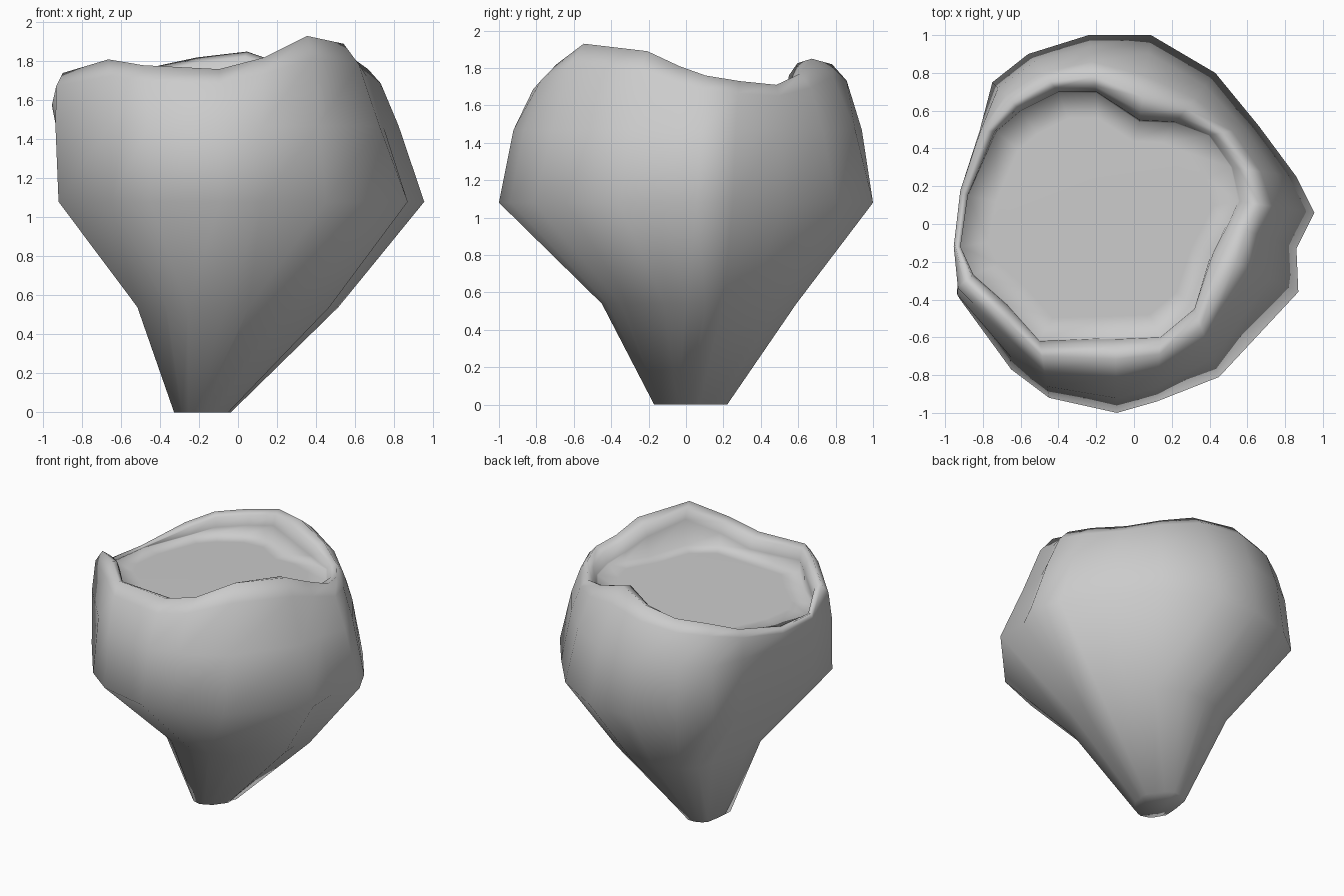
import bpy, bmesh
from mathutils import Vector

if "Cube" in bpy.data.objects:
    bpy.data.objects.remove(bpy.data.objects["Cube"])

# Widest outline, counter-clockwise from +x
belly = [(0.955, 0.06), (0.86, 0.25), (0.66, 0.52), (0.43, 0.80), (0.09, 1.0),
         (-0.24, 1.0), (-0.56, 0.90), (-0.75, 0.75), (-0.80, 0.50), (-0.87, 0.20),
         (-0.90, -0.12), (-0.92, -0.40), (-0.65, -0.77), (-0.45, -0.92), (-0.09, -1.0),
         (0.12, -0.94), (0.45, -0.81), (0.87, -0.36), (0.86, -0.13)]
# Inner edge of the lip
mouth = [(0.56, 0.12), (0.52, 0.30), (0.40, 0.47), (0.22, 0.54), (0.03, 0.55),
         (-0.20, 0.70), (-0.40, 0.70), (-0.60, 0.60), (-0.73, 0.49), (-0.88, 0.15),
         (-0.92, -0.12), (-0.85, -0.27), (-0.67, -0.43), (-0.50, -0.62), (-0.10, -0.61),
         (0.14, -0.60), (0.32, -0.45), (0.42, -0.15), (0.50, 0.0)]
# Height of the lip at each column
crest = [1.76, 1.73, 1.71, 1.77, 1.85, 1.82, 1.77, 1.74, 1.68, 1.60,
         1.61, 1.74, 1.81, 1.78, 1.76, 1.82, 1.93, 1.89, 1.81]


def floor_z(x):
    return 1.635 + 0.05 * x


def scaled(sx, sy, cx, cy, z):
    return [(x * sx + cx, y * sy + cy, z) for x, y in belly]


def blend(t, height, lean=0.0, bulge=0.0):
    """Ring between mouth and belly; lean pulls in the +x side, bulge pushes out -x."""
    pts = []
    for b, m, c in zip(belly, mouth, crest):
        p = Vector(m).lerp(Vector(b), t - lean * max(0.0, b[0]))
        if b[0] < -0.79:
            p.x -= bulge
        pts.append((p.x, p.y, height(c, p.x)))
    return pts


rings = [
    # Foot, stem and belly
    scaled(0.155, 0.195, -0.185, 0.025, 0.0),
    scaled(0.55, 0.52, -0.01, 0.07, 0.54),
    scaled(1, 1, 0, 0, 1.08),
    # Shoulder rolling over the lip
    blend(0.80, lambda c, x: 1.47, 0.14, 0.03),
    blend(0.53, lambda c, x: 1.47 + (c - 1.47) * 0.75, 0.1, 0.045),
    blend(0.27, lambda c, x: c, 0, 0.03),
    blend(0.10, lambda c, x: max(c - 0.025, floor_z(x) + 0.01)),
    blend(0.0, lambda c, x: max(c - 0.09, floor_z(x) + 0.005)),
    # Inner wall and gently tilted floor
    blend(-0.02, lambda c, x: floor_z(x)),
    [(-0.15 + (x + 0.15) * 0.8, y * 0.8, floor_z(x * 0.8)) for x, y in mouth],
]

bm = bmesh.new()
loops = [[bm.verts.new(p) for p in ring] for ring in rings]
n = len(belly)
for lo, hi in zip(loops, loops[1:]):
    for i in range(n):
        j = (i + 1) % n
        bm.faces.new((lo[i], lo[j], hi[j], hi[i]))
bm.faces.new(loops[0][::-1])
bm.faces.new(loops[-1])
bmesh.ops.recalc_face_normals(bm, faces=bm.faces[:])
for f in bm.faces:
    f.smooth = True

mesh = bpy.data.meshes.new("hollow_stump")
bm.to_mesh(mesh)
bm.free()
bpy.context.collection.objects.link(bpy.data.objects.new("hollow_stump", mesh))
